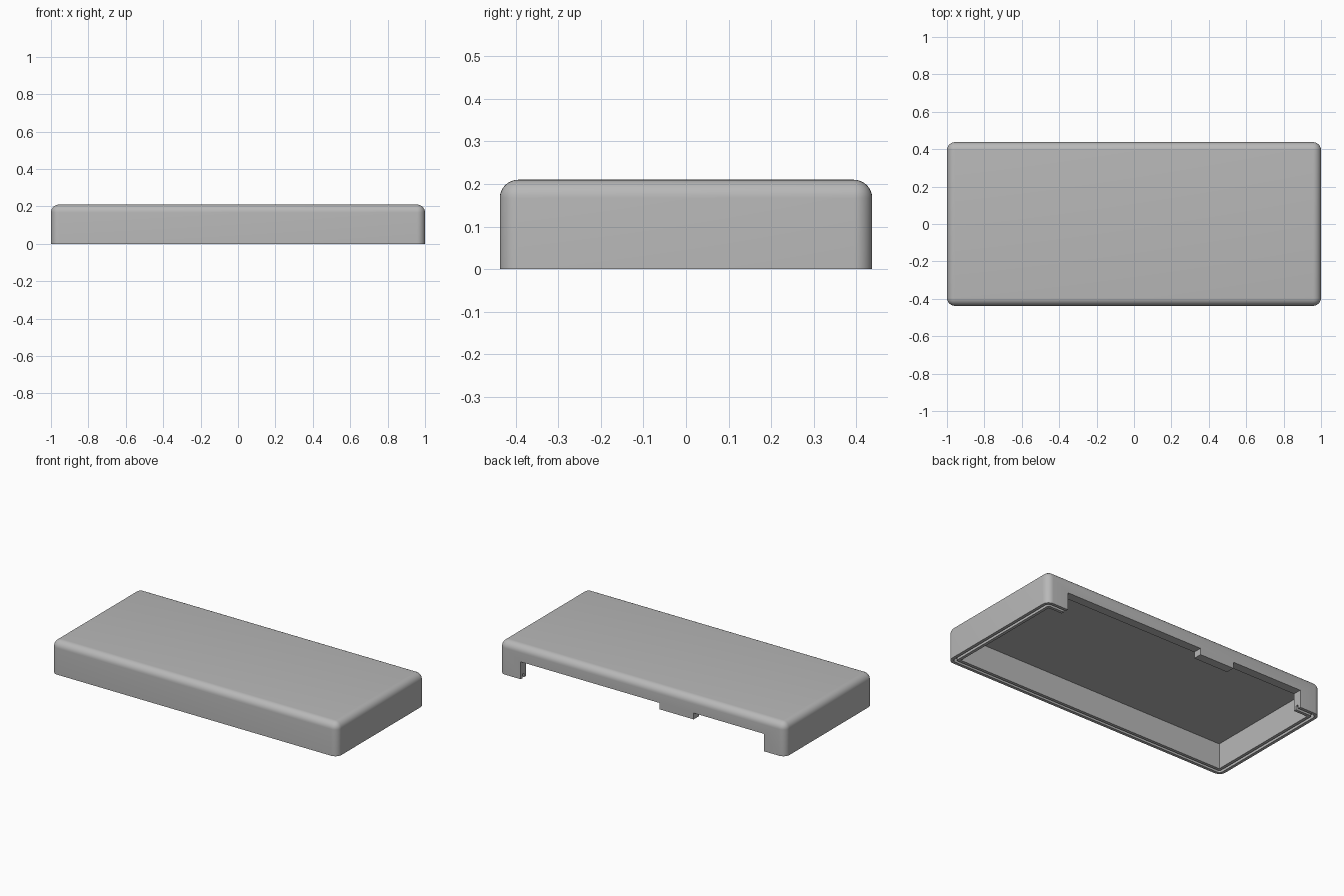
import bpy
import bmesh

cube = bpy.data.objects.get("Cube")
if cube:
    bpy.data.objects.remove(cube, do_unlink=True)

LENGTH, DEPTH, HEIGHT = 2.0, 0.875, 0.21
WALL, ROOF_Z, RADIUS = 0.055, 0.16, 0.043

grey = bpy.data.materials.new("light grey plastic")
grey.use_nodes = True
colour = (0.48, 0.48, 0.48, 1)
grey.diffuse_color = colour
grey.node_tree.nodes["Principled BSDF"].inputs["Base Color"].default_value = colour


def box(name, low, high, radius=0, round_top=False):
    """Box between two corners, with optional rounded upright and top edges."""
    bm = bmesh.new()
    bmesh.ops.create_cube(bm, size=1)
    for v in bm.verts:
        v.co = [h if c > 0 else l for c, l, h in zip(v.co, low, high)]
    if radius:
        middle = (low[2] + high[2]) / 2
        edges = []
        for e in bm.edges:
            a, b = (v.co.z for v in e.verts)
            upright = abs(a - b) > 0.001
            if upright or (round_top and min(a, b) > middle):
                edges.append(e)
        bmesh.ops.bevel(bm, geom=edges, offset=radius, segments=8,
                        profile=0.5, affect='EDGES')
    bmesh.ops.recalc_face_normals(bm, faces=bm.faces)
    mesh = bpy.data.meshes.new(name)
    bm.to_mesh(mesh)
    bm.free()
    mesh.materials.append(grey)
    obj = bpy.data.objects.new(name, mesh)
    bpy.context.collection.objects.link(obj)
    return obj


def inset_box(name, inset, bottom, top, radius=0):
    """Box that follows the outline of the cover at a distance."""
    x, y = LENGTH / 2 - inset, DEPTH / 2 - inset
    return box(name, (-x, -y, bottom), (x, y, top), radius)


def cut(target, cutter):
    cutter.hide_render = True
    mod = target.modifiers.new("cut", 'BOOLEAN')
    mod.operation = 'DIFFERENCE'
    mod.solver = 'EXACT'
    mod.object = cutter
    bpy.context.view_layer.objects.active = target
    bpy.ops.object.modifier_apply(modifier=mod.name)
    bpy.data.objects.remove(cutter, do_unlink=True)


# Outer cover with rounded edges, open underneath
cover = box("cover_shell", (-LENGTH / 2, -DEPTH / 2, 0),
            (LENGTH / 2, DEPTH / 2, HEIGHT), RADIUS, True)
cut(cover, inset_box("cavity_cutter", WALL, -0.1, ROOF_Z))

# Narrow groove around the bottom rim
groove = inset_box("groove_cutter", 0.019, -0.05, 0.025, 0.025)
cut(groove, inset_box("groove_core", 0.036, -0.2, 0.2, 0.01))
cut(cover, groove)

# Openings in the back wall, leaving a short tab between them
for left, right, top in ((-0.12, 0.85, 0.11), (-0.85, -0.36, 0.11),
                         (-0.4, -0.08, 0.07)):
    cut(cover, box("notch_cutter", (left, 0.3, -0.15), (right, 0.6, top)))

# Smooth the rounded edges only
bpy.ops.object.select_all(action='DESELECT')
cover.select_set(True)
bpy.context.view_layer.objects.active = cover
bpy.ops.object.shade_smooth_by_angle(angle=0.6)
